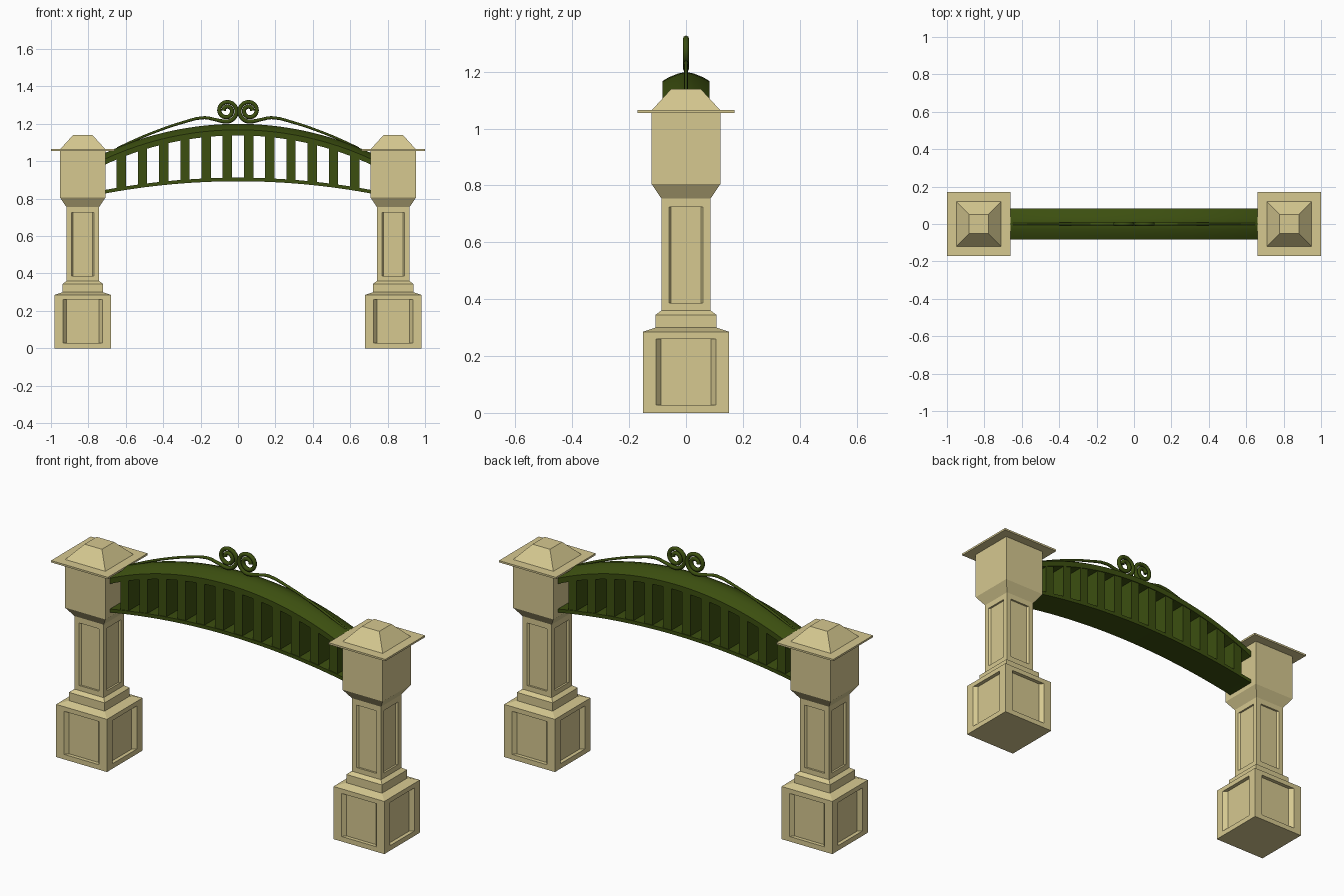
import bpy, bmesh, math
from mathutils import Vector

if "Cube" in bpy.data.objects:
    bpy.data.objects.remove(bpy.data.objects["Cube"])


def material(name, rgb):
    m = bpy.data.materials.new(name)
    m.diffuse_color = (*rgb, 1)
    m.use_nodes = True
    m.node_tree.nodes["Principled BSDF"].inputs["Base Color"].default_value = m.diffuse_color
    return m


STONE = material("sandstone", (0.67, 0.58, 0.28))
GREEN = material("dark green metal", (0.045, 0.078, 0.005))


def finish(name, bm, mat):
    bmesh.ops.recalc_face_normals(bm, faces=bm.faces[:])
    me = bpy.data.meshes.new(name)
    bm.to_mesh(me)
    bm.free()
    me.materials.append(mat)
    ob = bpy.data.objects.new(name, me)
    bpy.context.collection.objects.link(ob)
    return ob


def smooth(ob, angle=35):
    bpy.ops.object.select_all(action='DESELECT')
    ob.select_set(True)
    bpy.context.view_layer.objects.active = ob
    bpy.ops.object.shade_smooth_by_angle(angle=math.radians(angle))


def loft(bm, rings):
    """Skin a list of closed rings of points and cap both ends."""
    vs = [[bm.verts.new(p) for p in r] for r in rings]
    n = len(vs[0])
    faces = []
    for a, b in zip(vs, vs[1:]):
        faces.append([bm.faces.new((a[i], a[(i + 1) % n], b[(i + 1) % n], b[i])) for i in range(n)])
    bm.faces.new(vs[0][::-1])
    bm.faces.new(vs[-1])
    return faces


def square(h, z):
    return [(-h, -h, z), (h, -h, z), (h, h, z), (-h, h, z)]


def recess(bm, face, half, inner, z0, z1, depth):
    """Sunken panel with slanted jambs on one upright face."""
    face.normal_update()
    n = face.normal.copy()
    t = Vector((-n.y, n.x, 0))
    mid = face.calc_center_median().z
    for w, push in ((half, 0), (inner, depth)):
        bmesh.ops.inset_individual(bm, faces=[face], thickness=0.005)
        for v in face.verts:
            d = v.co.dot(n) - push
            side = math.copysign(w, v.co.dot(t))
            z = z1 if v.co.z > mid else z0
            v.co = n * d + t * side + Vector((0, 0, z))


# Stone pillars with panelled base and shaft, thin slab and hipped cap
PROFILE = [(0.152, 0), (0.152, 0.285), (0.107, 0.3), (0.107, 0.345), (0.087, 0.36),
           (0.087, 0.755), (0.121, 0.805), (0.121, 1.06)]
for side, sx in (("left", -0.83), ("right", 0.83)):
    bm = bmesh.new()
    bands = loft(bm, [square(h, z) for h, z in PROFILE])
    for f in bands[0]:
        recess(bm, f, 0.105, 0.088, 0.027, 0.26, 0.02)
    for f in bands[4]:
        recess(bm, f, 0.06, 0.052, 0.387, 0.725, 0.01)
    finish(side + "_pillar", bm, STONE).location.x = sx
    bm = bmesh.new()
    loft(bm, [square(0.17, 1.055), square(0.17, 1.065)])
    finish(side + "_slab", bm, STONE).location.x = sx
    bm = bmesh.new()
    loft(bm, [square(0.121, 1.064), square(0.052, 1.14)])
    finish(side + "_cap", bm, STONE).location.x = sx


# Arched beams: a cross-section swept along x on a shallow curve
def top_drop(x):
    return 1.70 - math.sqrt(1.70 ** 2 - x * x)


def low_drop(x):
    return 3.9 - math.sqrt(3.9 ** 2 - x * x)


def beam(name, section, drop, half=0.725, steps=32):
    bm = bmesh.new()
    xs = [-half + 2 * half * i / steps for i in range(steps + 1)]
    loft(bm, [[(x, y, z - drop(x)) for y, z in section] for x in xs])
    smooth(finish(name, bm, GREEN))


beam("top_beam", [(-0.082, 1.138), (-0.082, 1.168), (-0.06, 1.181), (-0.03, 1.193), (0, 1.2),
                  (0.03, 1.193), (0.06, 1.181), (0.082, 1.168), (0.082, 1.138)], top_drop)
beam("bottom_beam", [(-0.082, 0.893), (-0.082, 0.912), (0.082, 0.912), (0.082, 0.893)], low_drop)

# Upright slats between the beams
bm = bmesh.new()
for i in range(12):
    x, w, d = (i - 5.5) * 0.1135, 0.025, 0.078
    rings = []
    for y in (-d, d):
        rings.append([(x - w, y, 0.9 - low_drop(x - w)), (x + w, y, 0.9 - low_drop(x + w)),
                      (x + w, y, 1.15 - top_drop(x + w)), (x - w, y, 1.15 - top_drop(x - w))])
    loft(bm, rings)
finish("slats", bm, GREEN)

# Mirrored scroll ornament: tapering rod rising to a curl
PATH = [(-0.645, 1.07, 0.5), (-0.53, 1.122, 0.6), (-0.42, 1.166, 0.6), (-0.3, 1.206, 0.65),
        (-0.18, 1.233, 0.75), (-0.12, 1.222, 0.8), (-0.06, 1.212, 1)]
# inward spiral, starting at the bottom and turning up past the centre line
for i in range(1, 25):
    k = i / 24
    a = -math.pi / 2 + k * 3.5 * math.pi
    r = 0.058 - 0.042 * k
    PATH.append((-0.06 + r * math.cos(a), 1.27 + r * math.sin(a), 1))

for side, s in (("left", 1), ("right", -1)):
    cu = bpy.data.curves.new(side + "_scroll", 'CURVE')
    cu.dimensions = '3D'
    cu.bevel_depth = 0.011
    cu.bevel_resolution = 2
    cu.resolution_u = 3
    cu.use_fill_caps = True
    sp = cu.splines.new('BEZIER')
    sp.bezier_points.add(len(PATH) - 1)
    for p, (x, z, r) in zip(sp.bezier_points, PATH):
        p.co = (s * x, 0, z)
        p.radius = r
        p.handle_left_type = p.handle_right_type = 'AUTO'
    cu.materials.append(GREEN)
    ob = bpy.data.objects.new(side + "_scroll", cu)
    bpy.context.collection.objects.link(ob)
